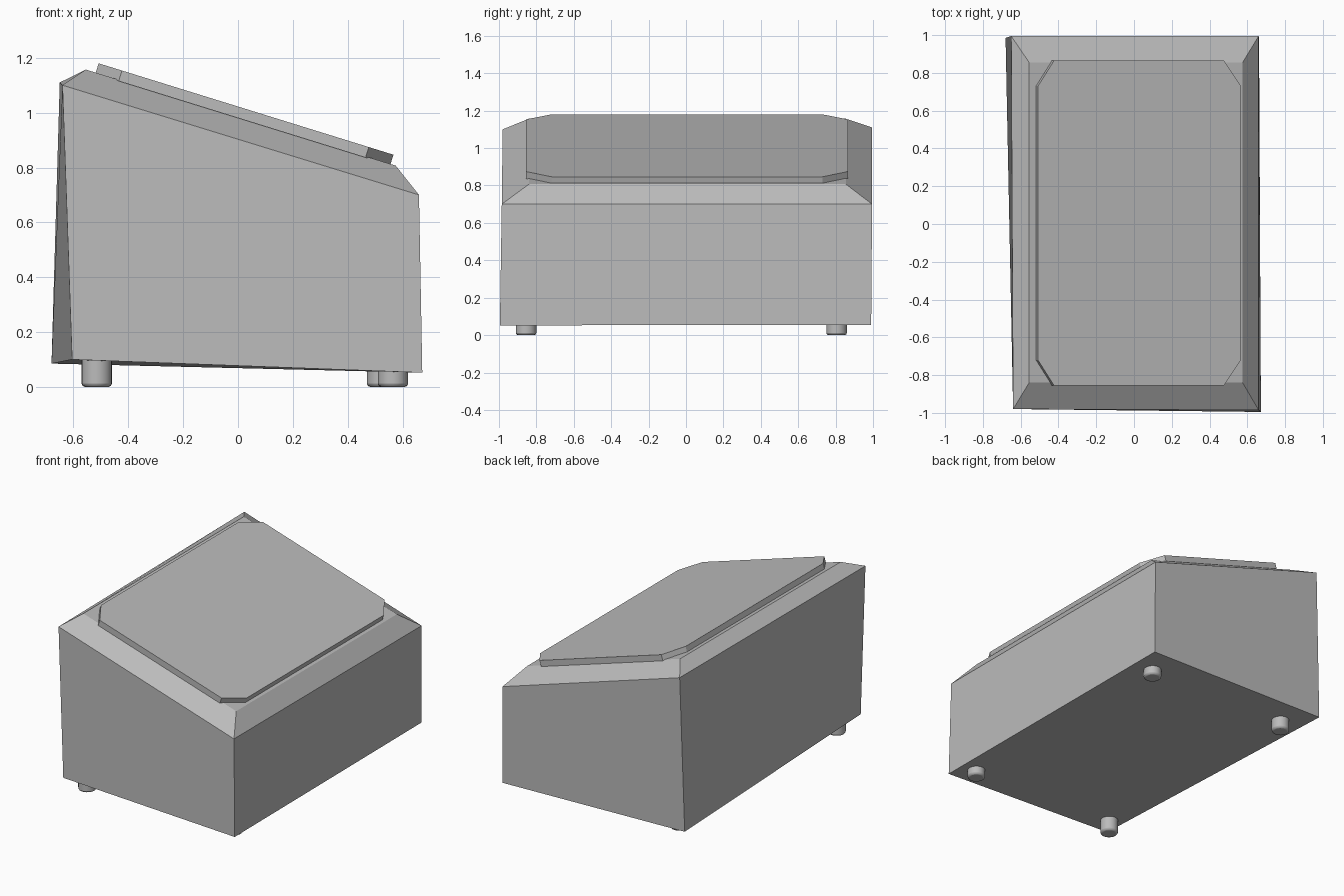
import bpy, bmesh
from mathutils import Vector

cube = bpy.data.objects.get("Cube")
if cube:
    bpy.data.objects.remove(cube, do_unlink=True)

grey = bpy.data.materials.new("plain_grey")
grey.use_nodes = True
grey.diffuse_color = (0.5, 0.5, 0.5, 1)
grey.node_tree.nodes["Principled BSDF"].inputs["Base Color"].default_value = (0.5, 0.5, 0.5, 1)


def loft(name, rings):
    """Closed solid through rings of matching corner points."""
    bm = bmesh.new()
    loops = [[bm.verts.new(p) for p in ring] for ring in rings]
    count = len(loops[0])
    for low, high in zip(loops, loops[1:]):
        for i in range(count):
            j = (i + 1) % count
            bm.faces.new((low[i], low[j], high[j], high[i]))
    bm.faces.new(loops[0][::-1])
    bm.faces.new(loops[-1])
    bmesh.ops.recalc_face_normals(bm, faces=bm.faces)
    mesh = bpy.data.meshes.new(name)
    bm.to_mesh(mesh)
    bm.free()
    obj = bpy.data.objects.new(name, mesh)
    bpy.context.collection.objects.link(obj)
    mesh.materials.append(grey)
    return obj


def slope(x):
    """Height of the sloping top at x."""
    return 0.985 - 0.31 * x


# Wedge body: slightly skewed base, outer rim, bevelled inner rim
base = [(-0.605, -0.98, 0.10), (0.672, -0.995, 0.052), (0.662, 0.99, 0.055), (-0.68, 0.985, 0.085)]
outer_rim = [(-0.64, -0.98, 1.10), (0.66, -0.985, 0.70), (0.66, 0.995, 0.70), (-0.65, 0.995, 1.11)]
inner_rim = [(x, y, slope(x)) for x, y in
             ((-0.555, -0.84), (0.575, -0.84), (0.575, 0.855), (-0.555, 0.855))]
loft("sloped_body", [base, outer_rim, inner_rim])

# Raised lid with clipped corners, pushed out along the slope
outline = [(-0.43, -0.855), (0.47, -0.855), (0.56, -0.72), (0.56, 0.73),
           (0.47, 0.865), (-0.43, 0.865), (-0.515, 0.73), (-0.515, -0.72)]
normal = Vector((0.31, 0, 1)).normalized()
bottom = [Vector((x - 0.005, y, slope(x) - 0.003)) for x, y in outline]
top = [p + normal * 0.04 for p in bottom]
loft("raised_lid", [bottom, top])

# Four short round feet with softened lower edges
feet = {"front_right_foot": (-0.515, -0.855), "back_right_foot": (-0.515, 0.805),
        "front_left_foot": (0.565, -0.855), "back_left_foot": (0.525, 0.805)}
for name, (x, y) in feet.items():
    bpy.ops.mesh.primitive_cylinder_add(vertices=24, radius=0.055, depth=0.12, location=(x, y, 0.06))
    foot = bpy.context.object
    foot.name = name
    foot.data.materials.append(grey)
    bevel = foot.modifiers.new("soft_edge", "BEVEL")
    bevel.width = 0.012
    bevel.segments = 2
    bpy.ops.object.shade_smooth_by_angle()
